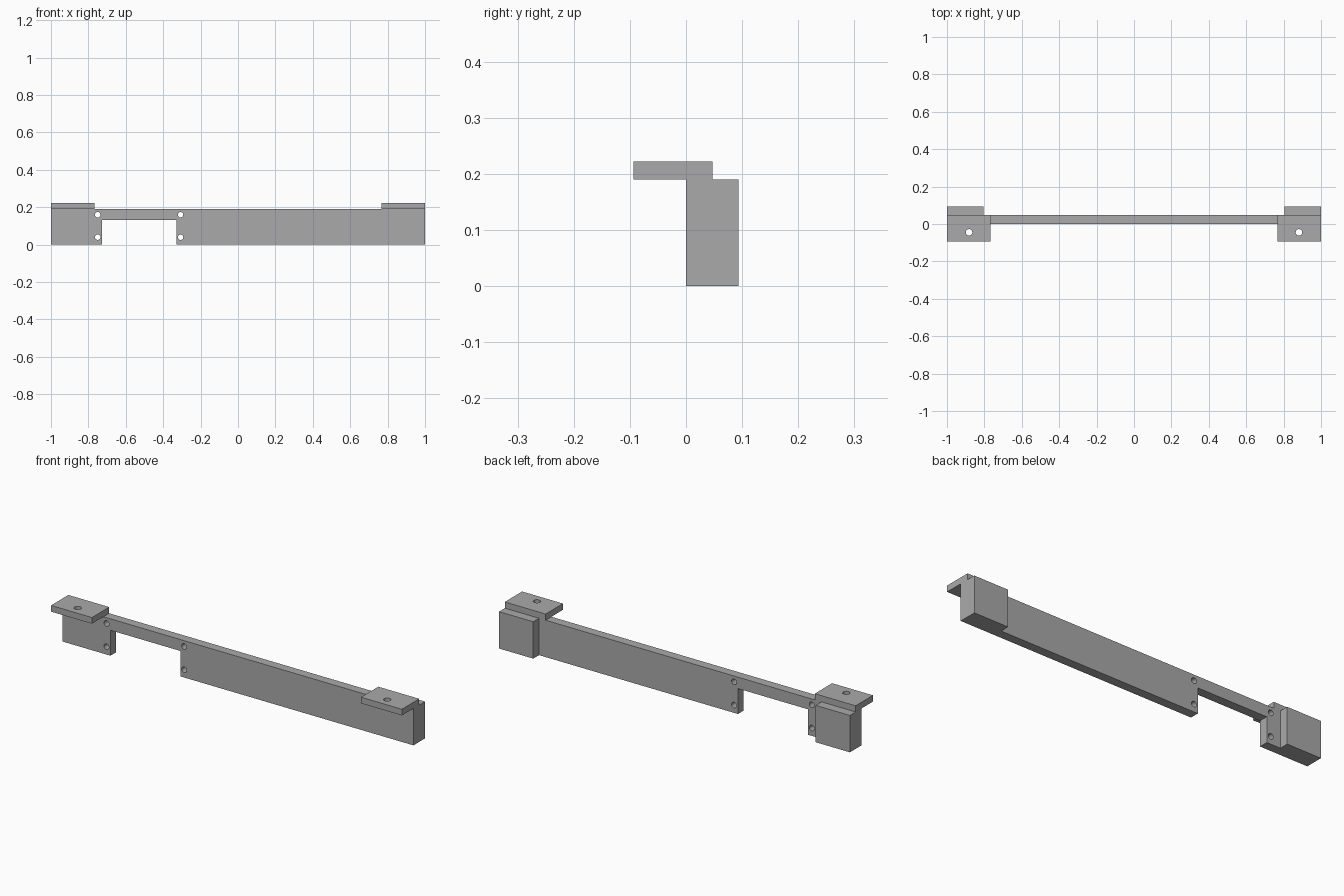
import bpy
import bmesh
from math import radians
from mathutils import Matrix, Vector

default = bpy.data.objects.get("Cube")
if default:
    bpy.data.objects.remove(default)

grey = bpy.data.materials.new("plain grey")
grey.use_nodes = True
colour = (0.4, 0.4, 0.4, 1)
grey.diffuse_color = colour
grey.node_tree.nodes["Principled BSDF"].inputs["Base Color"].default_value = colour


def finish(name, bm):
    bmesh.ops.recalc_face_normals(bm, faces=bm.faces)
    mesh = bpy.data.meshes.new(name)
    bm.to_mesh(mesh)
    bm.free()
    mesh.materials.append(grey)
    obj = bpy.data.objects.new(name, mesh)
    bpy.context.collection.objects.link(obj)
    return obj


def prism(name, outline, y0, y1):
    """Extrude an (x, z) outline from y0 to y1."""
    bm = bmesh.new()
    face = bm.faces.new([bm.verts.new((x, y0, z)) for x, z in outline])
    top = bmesh.ops.extrude_face_region(bm, geom=[face])["geom"]
    verts = [v for v in top if isinstance(v, bmesh.types.BMVert)]
    bmesh.ops.translate(bm, verts=verts, vec=(0, y1 - y0, 0))
    return finish(name, bm)


def box(name, x0, x1, y0, y1, z0, z1):
    return prism(name, [(x0, z0), (x1, z0), (x1, z1), (x0, z1)], y0, y1)


def drill(name, centre, radius, tilt):
    bm = bmesh.new()
    place = Matrix.Translation(Vector(centre)) @ Matrix.Rotation(tilt, 4, "X")
    bmesh.ops.create_cone(bm, cap_ends=True, segments=32, radius1=radius,
                          radius2=radius, depth=0.15, matrix=place)
    return finish(name, bm)


def combine(target, tools, operation):
    """Apply each tool to the target, then discard it."""
    for tool in tools:
        mod = target.modifiers.new("join or cut", "BOOLEAN")
        mod.object, mod.operation, mod.solver = tool, operation, "EXACT"
    bpy.context.view_layer.update()
    graph = bpy.context.evaluated_depsgraph_get()
    result = bpy.data.meshes.new_from_object(target.evaluated_get(graph))
    target.modifiers.clear()
    target.data = result
    for tool in tools:
        bpy.data.objects.remove(tool)


# Long rail with a notch in its lower edge
HEIGHT, THICK, DEPTH = 0.19, 0.047, 0.094
notch_left, notch_right, notch_top = -0.727, -0.329, 0.131
rail = prism("notched_rail", [
    (-1, 0), (notch_left, 0), (notch_left, notch_top), (notch_right, notch_top),
    (notch_right, 0), (1, 0), (1, HEIGHT), (-1, HEIGHT)], 0, THICK)

# Thick end blocks behind the rail and mounting tabs on top
additions, holes = [], []
for side, label in ((-1, "right"), (1, "left")):
    x0, x1 = sorted((side * 0.805, side))
    additions.append(box(label + "_end_block", x0, x1, 0, DEPTH, 0, HEIGHT))
    x0, x1 = sorted((side * 0.767, side))
    additions.append(box(label + "_tab", x0, x1, -DEPTH, THICK, HEIGHT, 0.222))
    holes.append(drill(label + "_tab_hole", (side * 0.882, -0.045, 0.21), 0.0175, 0))

# Screw holes on both sides of the notch
for x in (-0.75, -0.307):
    for z in (0.04, 0.16):
        holes.append(drill("screw_hole", (x, 0.02, z), 0.0145, radians(90)))

combine(rail, additions, "UNION")
combine(rail, holes, "DIFFERENCE")

# Smooth hole walls, crisp edges elsewhere
bpy.ops.object.select_all(action="DESELECT")
rail.select_set(True)
bpy.context.view_layer.objects.active = rail
bpy.ops.object.shade_smooth_by_angle(angle=radians(30))
